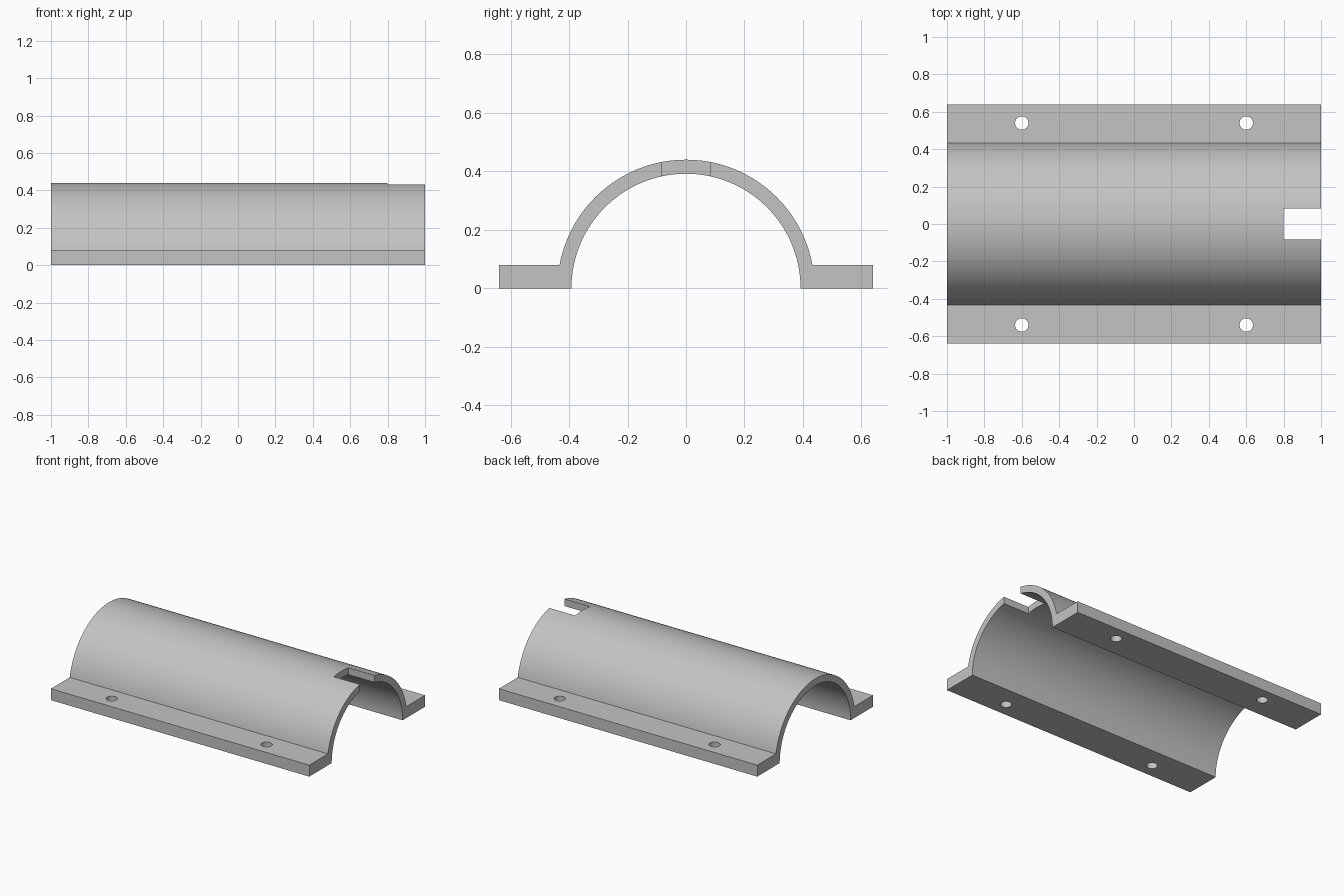
import bpy
import bmesh
from math import asin, cos, sin, pi
from mathutils import Matrix

cube = bpy.data.objects.get("Cube")
if cube:
    bpy.data.objects.remove(cube, do_unlink=True)

LENGTH, HALF_WIDTH, FLANGE = 2.0, 0.64, 0.08
OUTER, INNER, STEPS = 0.44, 0.392, 64

grey = bpy.data.materials.new("plain_grey")
grey.use_nodes = True
colour = (0.55, 0.55, 0.55, 1)
grey.diffuse_color = colour
grey.node_tree.nodes["Principled BSDF"].inputs["Base Color"].default_value = colour


def make_object(name, bm):
    bmesh.ops.recalc_face_normals(bm, faces=bm.faces)
    mesh = bpy.data.meshes.new(name)
    bm.to_mesh(mesh)
    bm.free()
    mesh.materials.append(grey)
    obj = bpy.data.objects.new(name, mesh)
    bpy.context.collection.objects.link(obj)
    return obj


def arc(radius, start, end):
    angles = [start + (end - start) * i / STEPS for i in range(STEPS + 1)]
    return [(radius * cos(a), radius * sin(a)) for a in angles]


# Half-pipe with side flanges: one cross-section swept along x
foot = asin(FLANGE / OUTER)
profile = [(HALF_WIDTH, 0), (HALF_WIDTH, FLANGE)]
profile += arc(OUTER, foot, pi - foot)
profile += [(-HALF_WIDTH, FLANGE), (-HALF_WIDTH, 0)]
profile += arc(INNER, pi, 0)
bm = bmesh.new()
section = bm.faces.new([bm.verts.new((-LENGTH / 2, y, z)) for y, z in profile])
swept = bmesh.ops.extrude_face_region(bm, geom=[section], use_keep_orig=True)
bmesh.ops.translate(bm, vec=(LENGTH, 0, 0),
                    verts=[v for v in swept["geom"] if isinstance(v, bmesh.types.BMVert)])
cover = make_object("half_pipe_cover", bm)

# Cutter: four bolt holes and the notch in the crown
bm = bmesh.new()
for x in (-0.6, 0.6):
    for y in (-0.54, 0.54):
        bmesh.ops.create_cone(bm, cap_ends=True, segments=32, radius1=0.036, radius2=0.036,
                              depth=0.3, matrix=Matrix.Translation((x, y, 0.04)))
bmesh.ops.create_cube(bm, size=1, matrix=Matrix.Translation((0.95, 0, 0.45))
                      @ Matrix.Diagonal((0.3, 0.164, 0.3, 1)))
cutter = make_object("hole_and_notch_cutter", bm)
cutter.hide_render = True

cut = cover.modifiers.new("holes_and_notch", 'BOOLEAN')
cut.operation = 'DIFFERENCE'
cut.solver = 'EXACT'
cut.object = cutter

bpy.ops.object.select_all(action='DESELECT')
cover.select_set(True)
bpy.context.view_layer.objects.active = cover
bpy.ops.object.modifier_apply(modifier=cut.name)
bpy.data.objects.remove(cutter, do_unlink=True)
bpy.ops.object.shade_smooth_by_angle(angle=pi / 6)
